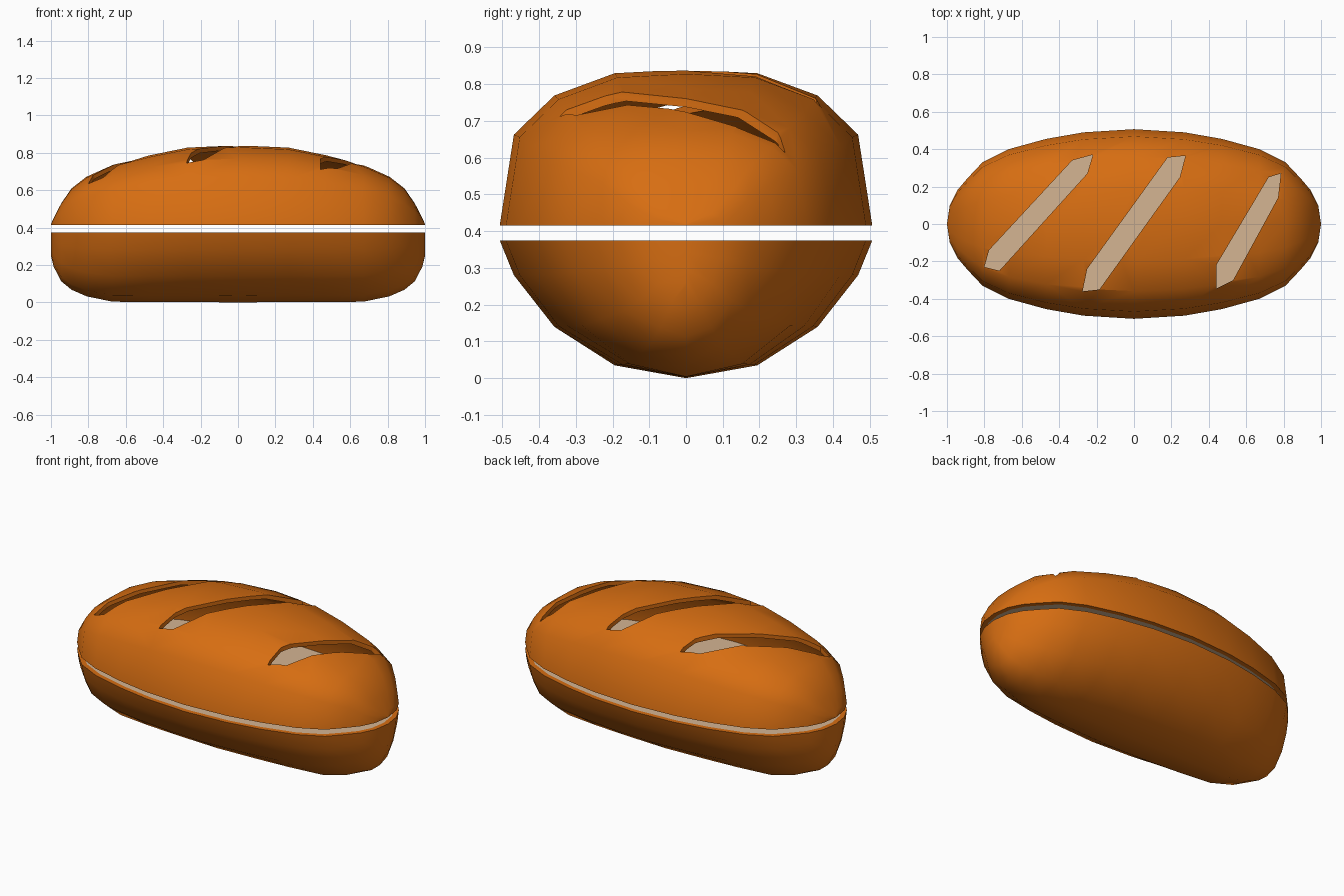
import bpy, bmesh, math

if "Cube" in bpy.data.objects:
    bpy.data.objects.remove(bpy.data.objects["Cube"])

def material(name, rgb):
    m = bpy.data.materials.new(name)
    m.diffuse_color = (*rgb, 1)
    m.use_nodes = True
    m.node_tree.nodes["Principled BSDF"].inputs["Base Color"].default_value = m.diffuse_color
    return m

CRUST = material("crust orange", (0.68, 0.155, 0.006))
CRUMB = material("crumb tan", (0.66, 0.46, 0.29))

# Loaf stations along +x: x, half width, top z, bottom z
HALF = [(0, .507, .84, 0), (.27, .49, .828, .003), (.47, .455, .787, .003),
        (.67, .40, .735, .004), (.81, .33, .672, .033), (.89, .245, .61, .068),
        (.945, .18, .53, .113), (.985, .10, .453, .19), (1, 0, .419, .25)]
STATIONS = [(-x, w, t, b) for x, w, t, b in HALF[:0:-1]] + HALF
# Section heights, rim to middle, as a share of the full height
TOP_RISE = [0, .583, .833, .976, 1]
BOTTOM_DROP = [0, .253, .627, .907, 1]
TOP_CUT, BOTTOM_CUT = .415, .375
INSET = (.972, .945, .945)


def add_object(name, bm, mat):
    me = bpy.data.meshes.new(name)
    bm.to_mesh(me)
    bm.free()
    me.materials.append(mat)
    ob = bpy.data.objects.new(name, me)
    bpy.context.collection.objects.link(ob)
    return ob


def half_loaf(name, cut, rise, column):
    """Hollow half loaf: outer skin, scaled inner skin and a flat rim."""
    bm = bmesh.new()
    curve = rise + rise[-2::-1]
    skins = []
    for s in ((1, 1, 1), INSET):
        grid = []
        for st in STATIONS:
            ring = []
            for i, f in enumerate(curve):
                y = -math.cos(math.pi * i / 8) * st[1]
                z = (st[column] - cut) * f
                ring.append(bm.verts.new((st[0] * s[0], y * s[1], cut + z * s[2])))
            grid.append(ring)
        for a, b in zip(grid, grid[1:]):
            for i in range(8):
                bm.faces.new((a[i], b[i], b[i + 1], a[i + 1]))
        skins.append(grid)
    outer, inner = skins
    for k in range(len(STATIONS) - 1):
        for i in (0, 8):
            bm.faces.new((outer[k][i], outer[k + 1][i], inner[k + 1][i], inner[k][i]))
    bmesh.ops.remove_doubles(bm, verts=bm.verts, dist=1e-5)
    bmesh.ops.recalc_face_normals(bm, faces=bm.faces)
    return add_object(name, bm, CRUST)


def crumb_sheet(name, z, up):
    """Flat crumb surface filling the inside of the rim."""
    bm = bmesh.new()
    sx, sy = INSET[0], INSET[1]
    pts = [(x * sx, -w * sy) for x, w, t, b in STATIONS]
    pts += [(x * sx, w * sy) for x, w, t, b in STATIONS[-2:0:-1]]
    if not up:
        pts.reverse()
    bm.faces.new([bm.verts.new((x, y, z)) for x, y in pts])
    return add_object(name, bm, CRUMB)


top = half_loaf("top_crust", TOP_CUT, TOP_RISE, 2)
bottom = half_loaf("bottom_crust", BOTTOM_CUT, BOTTOM_DROP, 3)
crumb_sheet("top_crumb", TOP_CUT + .001, False)
crumb_sheet("bottom_crumb", BOTTOM_CUT - .001, True)

# Diagonal slashes through the top crust
SLASHES = [
    [(-.80, -.23), (-.72, -.25), (-.25, .27), (-.22, .37), (-.33, .34), (-.775, -.14)],
    [(-.275, -.36), (-.185, -.35), (.245, .25), (.275, .365), (.18, .355), (-.25, -.24)],
    [(.44, -.345), (.53, -.30), (.77, .14), (.785, .27), (.72, .25), (.44, -.22)],
]
bm = bmesh.new()
for outline in SLASHES:
    low = [bm.verts.new((x, y, .47)) for x, y in outline]
    high = [bm.verts.new((x, y, 1.0)) for x, y in outline]
    bm.faces.new(low[::-1])
    bm.faces.new(high)
    for i in range(len(low)):
        j = (i + 1) % len(low)
        bm.faces.new((low[i], low[j], high[j], high[i]))
cutter = add_object("slash_cutter", bm, CRUST)
cutter.hide_render = True

mod = top.modifiers.new("slashes", 'BOOLEAN')
mod.operation = 'DIFFERENCE'
mod.solver = 'EXACT'
mod.object = cutter
bpy.context.view_layer.objects.active = top
top.select_set(True)
bpy.ops.object.modifier_apply(modifier=mod.name)
bpy.data.objects.remove(cutter, do_unlink=True)

# Smooth crust, sharp rims and slash edges
bottom.select_set(True)
bpy.ops.object.shade_smooth_by_angle(angle=math.radians(45))
